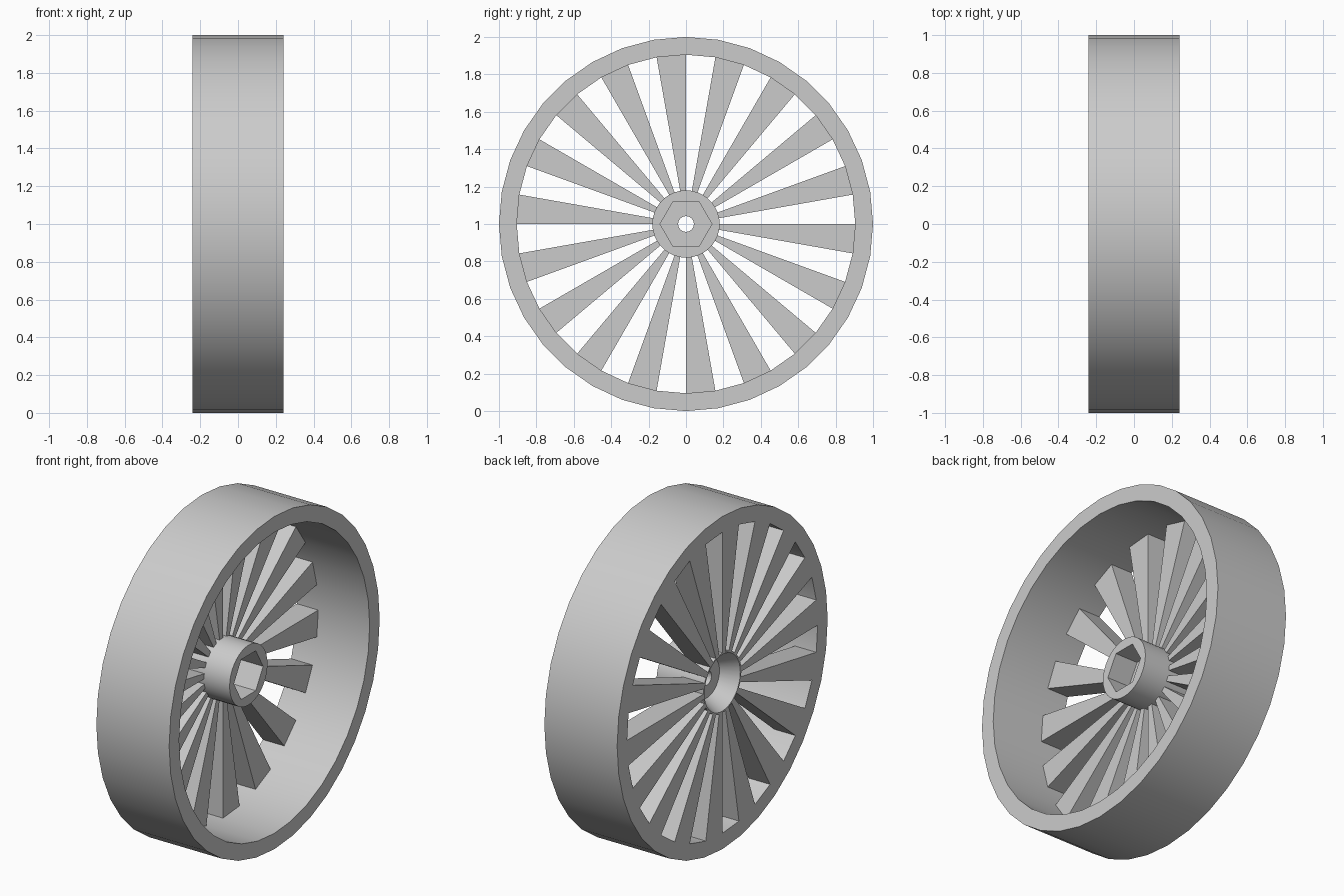
import bpy
import bmesh
from math import sin, cos, pi, radians

cube = bpy.data.objects.get("Cube")
if cube:
    bpy.data.objects.remove(cube, do_unlink=True)

SIDES = 36
STEP = 2 * pi / SIDES
HALF = 0.242            # half the wheel width
RIM_IN, HUB_R = 0.905, 0.18
SPOKE_FRONT = -0.10

grey = bpy.data.materials.new("plain grey")
grey.use_nodes = True
COLOUR = (0.6, 0.6, 0.6, 1)
grey.diffuse_color = COLOUR
grey.node_tree.nodes["Principled BSDF"].inputs["Base Color"].default_value = COLOUR


def point(x, r, a):
    """Position at distance r and angle a around the axle."""
    return (x, r * cos(a), 1 + r * sin(a))


def hexagon(apothem):
    return lambda a: apothem / cos((a + 1e-6) % (pi / 3) - pi / 6)


def circle(radius):
    return lambda a: radius


def finish(name, bm, smooth):
    bmesh.ops.recalc_face_normals(bm, faces=bm.faces)
    mesh = bpy.data.meshes.new(name)
    bm.to_mesh(mesh)
    bm.free()
    mesh.materials.append(grey)
    ob = bpy.data.objects.new(name, mesh)
    bpy.context.collection.objects.link(ob)
    if smooth:
        bpy.ops.object.select_all(action='DESELECT')
        ob.select_set(True)
        bpy.context.view_layer.objects.active = ob
        bpy.ops.object.shade_smooth_by_angle(angle=radians(30))


def lathe(name, profile):
    """Turn a closed profile of (x, outline) pairs around the axle."""
    bm = bmesh.new()
    rings = [[bm.verts.new(point(x, outline(i * STEP), i * STEP)) for i in range(SIDES)]
             for x, outline in profile]
    for k, ring in enumerate(rings):
        after = rings[(k + 1) % len(rings)]
        for i in range(SIDES):
            j = (i + 1) % SIDES
            bm.faces.new((ring[i], ring[j], after[j], after[i]))
    finish(name, bm, True)


# Broad outer rim
lathe("rim", [(-HALF, circle(1)), (HALF, circle(1)),
              (HALF, circle(RIM_IN)), (-HALF, circle(RIM_IN))])

# Hub with hexagonal socket, axle hole and tapered cup at the back
lathe("hub", [(-HALF, circle(HUB_R)), (0.07, circle(HUB_R)),
              (0.07, hexagon(0.12)), (-0.08, hexagon(0.12)),
              (-0.08, circle(0.042)), (-0.14, circle(0.042)),
              (-0.14, circle(0.118)), (-HALF, circle(0.17))])

# Wedge spokes, one for every second rim segment
bm = bmesh.new()
for k in range(1, SIDES, 2):
    corners = [(HUB_R, k), (RIM_IN, k), (RIM_IN, k + 1), (HUB_R, k + 1)]
    back, front = [[bm.verts.new(point(x, r, n * STEP)) for r, n in corners]
                   for x in (-HALF, SPOKE_FRONT)]
    bm.faces.new(back)
    bm.faces.new(front)
    for i in range(4):
        j = (i + 1) % 4
        bm.faces.new((back[i], back[j], front[j], front[i]))
finish("spokes", bm, False)
